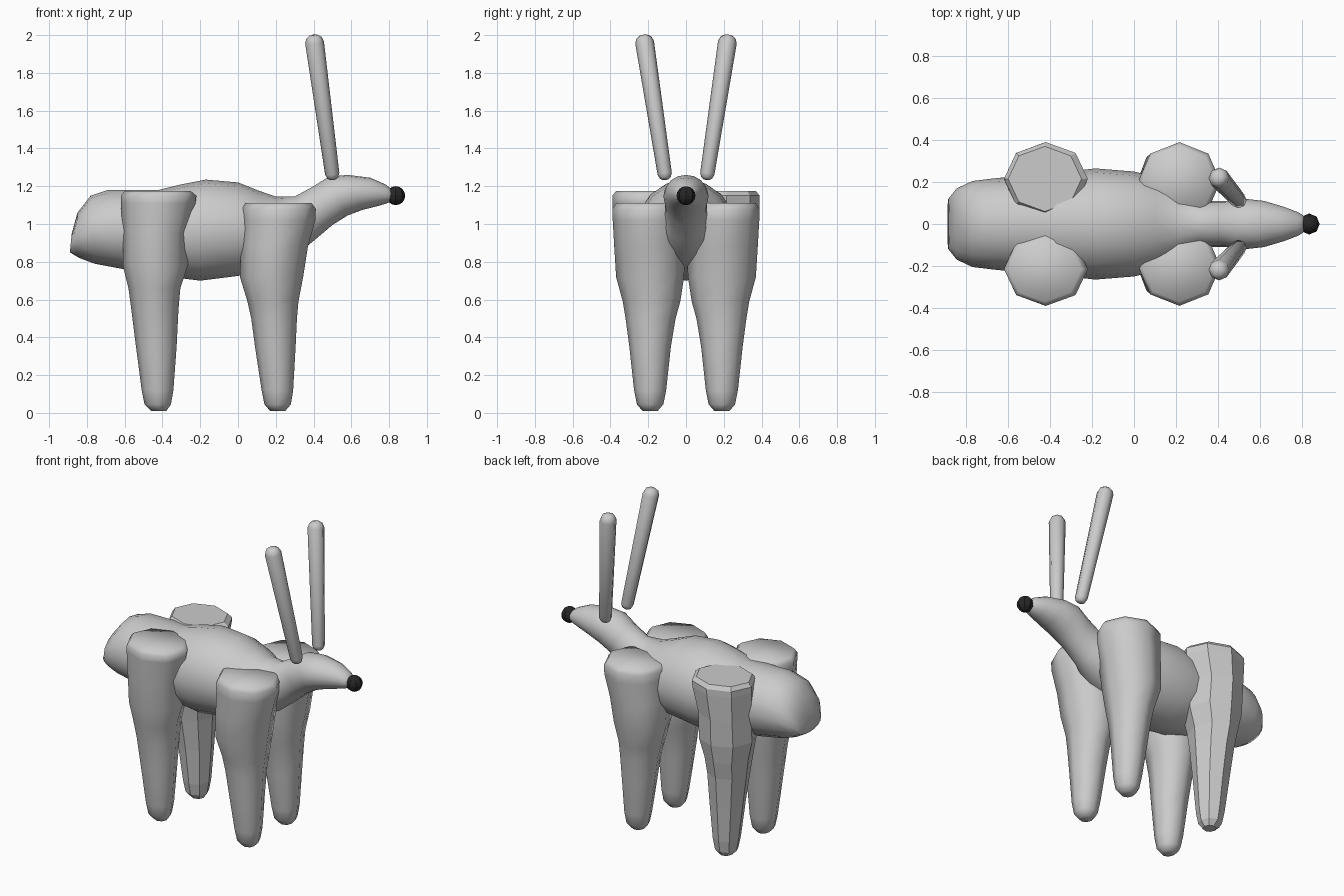
import bpy, bmesh
from math import sin, cos, pi
from mathutils import Vector


def loft(name, rings, smooth=True):
    """Skin a list of equal-length vertex rings and close both ends."""
    bm = bmesh.new()
    loops = [[bm.verts.new(p) for p in r] for r in rings]
    n = len(loops[0])
    for a, b in zip(loops, loops[1:]):
        for i in range(n):
            bm.faces.new((a[i], a[(i + 1) % n], b[(i + 1) % n], b[i]))
    bm.faces.new(loops[0][::-1])
    bm.faces.new(loops[-1])
    bmesh.ops.recalc_face_normals(bm, faces=bm.faces)
    for f in bm.faces:
        f.smooth = smooth
    me = bpy.data.meshes.new(name)
    bm.to_mesh(me)
    bm.free()
    ob = bpy.data.objects.new(name, me)
    bpy.context.collection.objects.link(ob)
    return ob


def ring(c, u, v, n):
    c, u, v = Vector(c), Vector(u), Vector(v)
    return [c + u * cos(2 * pi * i / n) + v * sin(2 * pi * i / n) for i in range(n)]


# Body, neck and head: top x, top z, bottom x, bottom z, half width
sections = [
    (-.88, .95, -.89, .85, .12), (-.85, 1.06, -.84, .82, .17),
    (-.78, 1.15, -.76, .79, .205), (-.69, 1.18, -.60, .76, .22),
    (-.42, 1.18, -.45, .74, .23), (-.30, 1.21, -.32, .715, .25),
    (-.17, 1.235, -.20, .70, .265), (0, 1.22, 0, .725, .25),
    (.10, 1.18, .15, .76, .22), (.20, 1.145, .30, .83, .16),
    (.30, 1.145, .40, .91, .11), (.40, 1.20, .50, .995, .11),
    (.48, 1.25, .58, 1.045, .12), (.58, 1.26, .66, 1.075, .11),
    (.70, 1.245, .74, 1.095, .08), (.78, 1.21, .79, 1.11, .055),
    (.83, 1.17, .83, 1.13, .025)]
loft("body", [ring(((a + c) / 2, 0, (b + d) / 2), (0, w, 0),
                   ((a - c) / 2, 0, (b - d) / 2), 16)
              for a, b, c, d, w in sections])

# Legs: z, min x, max x, inner y, outer y
rear = [(.01, -.46, -.38, .15, .23), (.045, -.495, -.355, .12, .26),
        (.12, -.51, -.342, .105, .275), (.35, -.54, -.325, .08, .30),
        (.55, -.565, -.315, .05, .325), (.66, -.58, -.305, .03, .35),
        (.78, -.61, -.265, .02, .37), (.95, -.61, -.27, .03, .38),
        (1.11, -.62, -.225, .035, .39), (1.15, -.62, -.22, .04, .39),
        (1.175, -.60, -.25, .06, .37)]
front = [(.01, .17, .25, .15, .23), (.045, .14, .28, .12, .26),
         (.12, .125, .292, .105, .275), (.35, .09, .305, .08, .30),
         (.50, .07, .312, .055, .32), (.59, .05, .32, .03, .335),
         (.72, .01, .345, .01, .37), (.88, .015, .37, .005, .38),
         (1.02, .02, .41, .01, .388), (1.08, .02, .412, .015, .39),
         (1.11, .04, .39, .04, .37)]
for s, side in ((-1, "right"), (1, "left")):
    for part, prof in (("rear", rear), ("front", front)):
        rings = [ring(((a + b) / 2, s * (c + d) / 2, z),
                      ((b - a) / 2, 0, 0), (0, (d - c) / 2, 0), 8)
                 for z, a, b, c, d in prof]
        loft(f"{part}_leg_{side}", rings, smooth=(part, side) != ("rear", "left"))

    # Tall rounded rod ears
    p0, p1 = Vector((.503, s * .108, 1.235)), Vector((.40, s * .225, 2.0))
    axis = (p1 - p0).normalized()
    u = axis.cross(Vector((0, 1, 0))).normalized()
    v = axis.cross(u)
    ear = [(0, .015), (.012, .029), (.04, .038), (.95, .05), (.983, .04), (1, .02)]
    loft(f"ear_{side}", [ring(p0.lerp(p1, t), u * r, v * r, 8) for t, r in ear])

# Nose
bpy.ops.mesh.primitive_uv_sphere_add(segments=8, ring_count=8, radius=.05,
                                     location=(.835, 0, 1.15))
nose = bpy.context.object
nose.name = "nose"
mat = bpy.data.materials.new("dark_nose")
mat.diffuse_color = (.02, .02, .02, 1)
nose.data.materials.append(mat)
